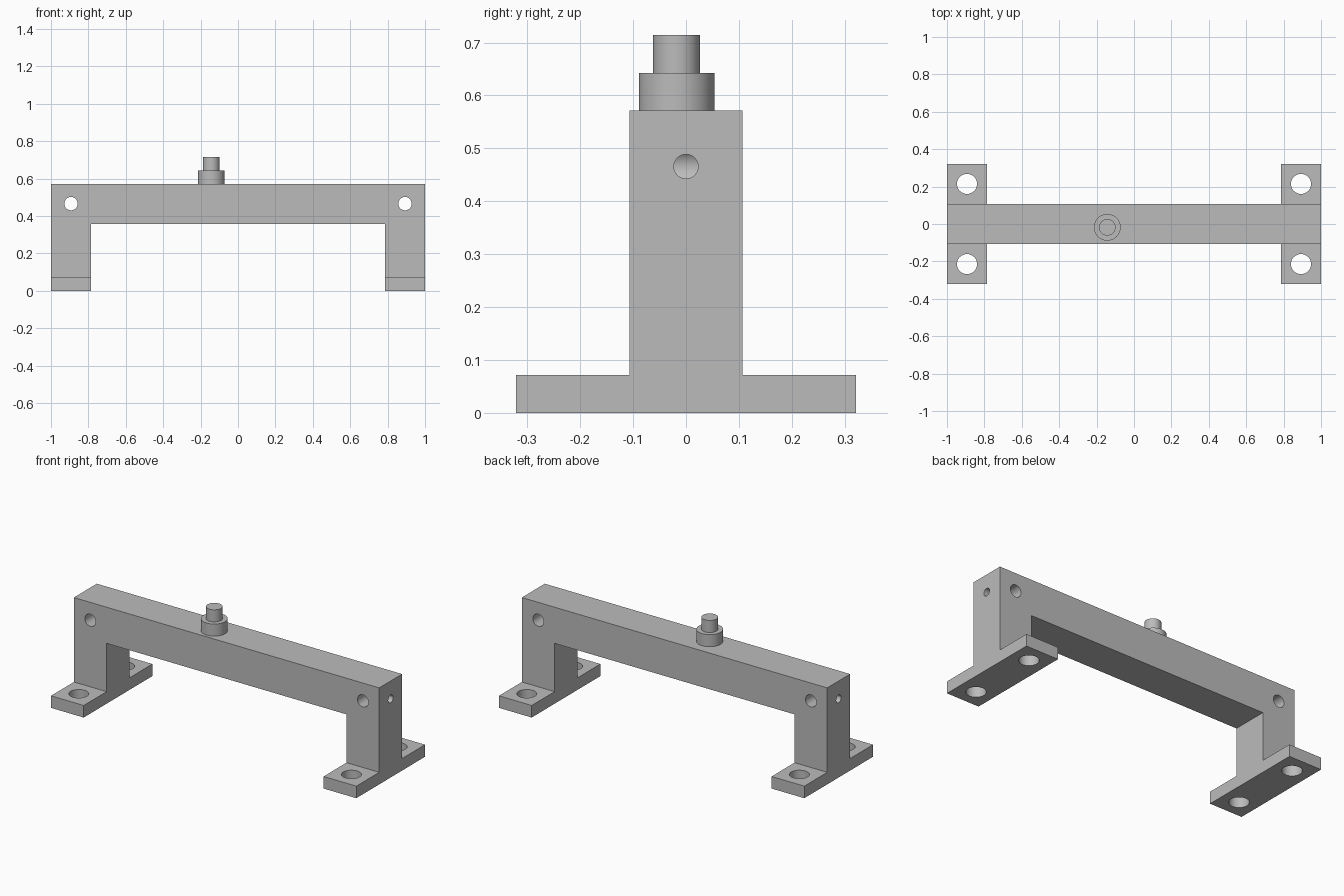
import bpy
import bmesh
from math import radians
from mathutils import Matrix

default = bpy.data.objects.get("Cube")
if default:
    bpy.data.objects.remove(default, do_unlink=True)

grey = bpy.data.materials.new("light grey")
grey.use_nodes = True
grey.diffuse_color = (0.5, 0.5, 0.5, 1)
grey.node_tree.nodes["Principled BSDF"].inputs["Base Color"].default_value = (0.5, 0.5, 0.5, 1)

U = 2 / 28          # design module
HOLE_X = 12.5 * U   # leg centre line
PIN_Z = 6.52 * U    # height of the leg bores


def add_object(name, bm):
    bmesh.ops.recalc_face_normals(bm, faces=bm.faces)
    mesh = bpy.data.meshes.new(name)
    bm.to_mesh(mesh)
    bm.free()
    mesh.materials.append(grey)
    obj = bpy.data.objects.new(name, mesh)
    bpy.context.collection.objects.link(obj)
    return obj


def extrude_profile(name, points, half_depth):
    """Extrude an x-z outline along y."""
    bm = bmesh.new()
    face = bm.faces.new([bm.verts.new((x, -half_depth, z)) for x, z in points])
    new = bmesh.ops.extrude_face_region(bm, geom=[face])["geom"]
    verts = [v for v in new if isinstance(v, bmesh.types.BMVert)]
    bmesh.ops.translate(bm, verts=verts, vec=(0, 2 * half_depth, 0))
    return add_object(name, bm)


def cylinder(name, radius, length, centre, axis="Z"):
    rot = {"X": Matrix.Rotation(radians(90), 4, "Y"),
           "Y": Matrix.Rotation(radians(90), 4, "X"),
           "Z": Matrix.Identity(4)}[axis]
    bm = bmesh.new()
    bmesh.ops.create_cone(bm, cap_ends=True, segments=64, radius1=radius, radius2=radius,
                          depth=length, matrix=Matrix.Translation(centre) @ rot)
    return add_object(name, bm)


def select_only(obj):
    bpy.ops.object.select_all(action="DESELECT")
    obj.select_set(True)
    bpy.context.view_layer.objects.active = obj


def combine(target, tool, operation):
    """Apply a boolean, then discard the tool."""
    tool.hide_render = True
    mod = target.modifiers.new("boolean", "BOOLEAN")
    mod.operation, mod.solver, mod.object = operation, "EXACT", tool
    select_only(target)
    bpy.ops.object.modifier_apply(modifier=mod.name)
    bpy.data.objects.remove(tool, do_unlink=True)


# Bridge: beam and two legs in one outline
outer, inner, top, under = 14 * U, 11 * U, 8 * U, 5 * U
bridge = extrude_profile("bridge_bracket", [
    (-outer, 0), (-inner, 0), (-inner, under), (inner, under),
    (inner, 0), (outer, 0), (outer, top), (-outer, top)], 1.5 * U)

# Mounting feet and bores at each end
for side in (-1, 1):
    foot = extrude_profile("foot", [(side * inner, 0), (side * outer, 0),
                                    (side * outer, U), (side * inner, U)], 4.5 * U)
    combine(bridge, foot, "UNION")
    for y in (-3 * U, 3 * U):
        combine(bridge, cylinder("bolt_hole", 0.75 * U, 4 * U, (side * HOLE_X, y, 0)),
                "DIFFERENCE")
    combine(bridge, cylinder("cross_bore", 0.5 * U, 6 * U, (side * HOLE_X, 0, PIN_Z), "Y"),
            "DIFFERENCE")
    # Small end bore runs only as far as the cross bore
    combine(bridge, cylinder("end_bore", 0.32 * U, 3 * U,
                             (side * (HOLE_X + 1.5 * U), 0, PIN_Z), "X"), "DIFFERENCE")

# Stepped stud on top of the beam
collar = cylinder("stud_collar", U, U, (-2 * U, -0.25 * U, 8.5 * U))
pin = cylinder("stud_pin", 0.62 * U, U, (-2 * U, -0.25 * U, 9.5 * U))

for obj in (bridge, collar, pin):
    select_only(obj)
    bpy.ops.object.shade_smooth_by_angle(angle=radians(30))
